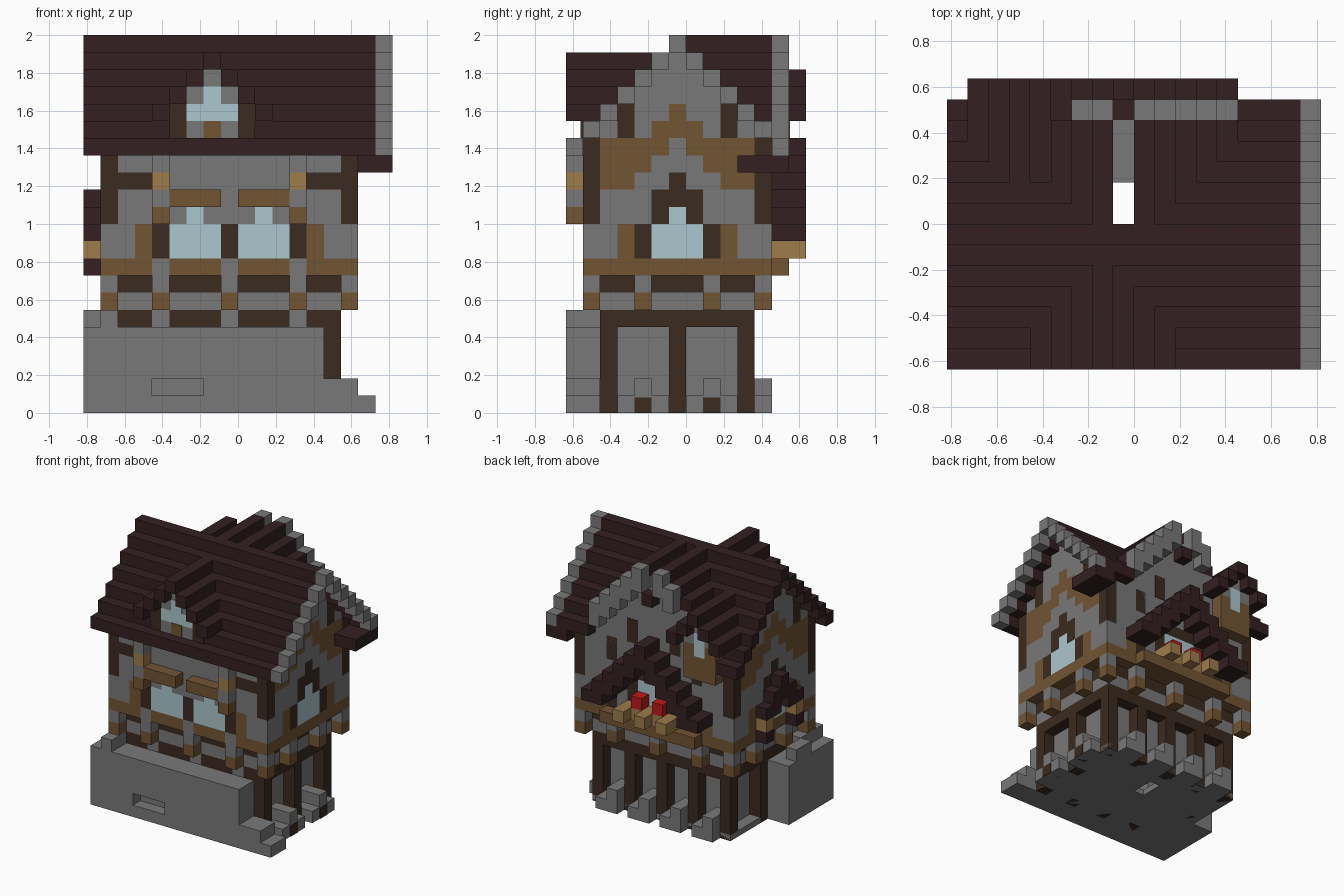
import bpy
import bmesh
from mathutils import Matrix, Vector

cube = bpy.data.objects.get("Cube")
if cube:
    bpy.data.objects.remove(cube)

CELL = 1 / 11      # size of one block
MID = -0.5         # block coordinate of both roof ridges

COLOURS = {
    "g": ("stone_grey", (0.19, 0.19, 0.19)),
    "R": ("roof_maroon", (0.033, 0.014, 0.015)),
    "D": ("dark_timber", (0.043, 0.024, 0.014)),
    "B": ("brown_timber", (0.17, 0.09, 0.034)),
    "T": ("tan_timber", (0.34, 0.20, 0.07)),
    "b": ("window_blue", (0.41, 0.57, 0.62)),
    "r": ("flower_red", (0.50, 0.01, 0.01)),
}
MATERIALS = {}
for key, (label, rgb) in COLOURS.items():
    mat = bpy.data.materials.new(label)
    mat.use_nodes = True
    mat.diffuse_color = (*rgb, 1)
    shader = next(n for n in mat.node_tree.nodes if n.type == "BSDF_PRINCIPLED")
    shader.inputs["Base Color"].default_value = (*rgb, 1)
    MATERIALS[key] = mat


def build(name, boxes):
    """One object from (colour, (x, x), (y, y), (z, z)) boxes in block units."""
    mesh = bpy.data.meshes.new(name)
    bm = bmesh.new()
    keys = sorted({b[0] for b in boxes})
    for key in keys:
        mesh.materials.append(MATERIALS[key])
    for key, *spans in boxes:
        low = Vector([min(s) for s in spans]) * CELL
        high = Vector([max(s) for s in spans]) * CELL
        place = Matrix.Translation((low + high) / 2) @ Matrix.Diagonal((*(high - low), 1))
        made = bmesh.ops.create_cube(bm, size=1, matrix=place)
        for face in {f for v in made["verts"] for f in v.link_faces}:
            face.material_index = keys.index(key)
    bm.to_mesh(mesh)
    bm.free()
    obj = bpy.data.objects.new(name, mesh)
    bpy.context.collection.objects.link(obj)


def wall(name, rows, top, axis, face, inward):
    """Mirrored wall; each row is its outer half, letters after | are set back."""
    boxes = []
    for n, row in enumerate(rows):
        half, _, recessed = row.partition("|")
        full = half + half[-2::-1]
        start = MID - len(full) / 2
        i = 0
        while i < len(full):
            j = i
            while j < len(full) and full[j] == full[i]:
                j += 1
            if full[i] != ".":
                near = face + (inward if full[i] in recessed else 0)
                along, depth = (start + i, start + j), (near, near + inward)
                height = (top - n - 1, top - n)
                xy = (along, depth) if axis == "x" else (depth, along)
                boxes.append((full[i], *xy, height))
            i = j
    build(name, boxes)


def both(d, mid=MID):
    """The block spans d steps either side of a ridge."""
    return {(mid - d - 0.5, mid - d + 0.5), (mid + d - 0.5, mid + d + 0.5)}


# Upper floor walls
jetty_front = ["BBBgBBBg", "gDDgDDDg|D", "BggBgggB|g"]
wall("front_wall", ["Dggggggg", "DDDggggg", "DgggBBBg", "DggBgbgg",
                    "ggBDbbbD", "ggBDbbbD"] + jetty_front, 15, "x", -6, 1)
wall("back_wall", ["DggDgggg", "DggDgggg", "DgggggDD", "DggggDbb",
                   "ggBDgDbb", "ggBDgDbb"] + jetty_front, 15, "x", 5, -1)
gable = [".....g", "....gg", "...ggg", "..DggB", ".gDgBB", "DBBBBg", "DBBBgg",
         "DBBggD", "DgggDD", "DgggDb", "ggBDbb", "ggBDbb", "BBBBBB",
         "gDDgDD|D", "BggBgg|g"]
wall("left_gable_wall", gable, 21, "y", 7, -1)
wall("right_gable_wall", gable, 21, "y", -8, 1)

# Ground floor timber frame
bays = ["DggDggD|g"] * 5
wall("ground_front", ["DDgDDDg"] + bays, 6, "x", -5, 1)
wall("ground_back", ["DDDDDDD"] + bays, 6, "x", 4, -1)
for side, face, inward in (("left", 6, -1), ("right", -7, 1)):
    wall("ground_" + side, ["DDDDD"] + ["DgggD|g"] * 5, 6, "y", face, inward)

# Front brackets and beam
brackets = []
for x in (-5, 3):
    post = (x, x + 1), (-7, -6)
    brackets += [("g", *post, (14, 15)), ("T", *post, (13, 14)),
                 ("g", *post, (12, 13)), ("B", *post, (11, 12))]
for x in (-4, 0):
    brackets.append(("B", (x, x + 3), (-7, -6), (12, 13)))
build("front_brackets", brackets)

# Stone base with a slot in its front
build("stone_base", [
    ("g", (-9, 5), (-6, -5), (0, 5)), ("g", (-9, 5), (-7, -6), (0, 1)),
    ("g", (-9, -5), (-7, -6), (1, 2)), ("g", (-2, 5), (-7, -6), (1, 2)),
    ("g", (-9, 5), (-7, -6), (2, 5)), ("g", (-9, -7), (-6, -1), (0, 5)),
    ("g", (-8, -7), (-7, -4), (5, 6)), ("g", (-9, -8), (-4, -2), (5, 6)),
    ("g", (5, 7), (-7, -5), (0, 2)), ("g", (7, 8), (-7, -5), (0, 1)),
])
build("floor", [("g", (-7, -1), (-5, 4), (0, 0.5)), ("g", (0, 6), (-5, 4), (0, 0.5)),
                ("g", (-1, 0), (-5, 0), (0, 0.5)), ("g", (-1, 0), (2, 4), (0, 0.5))])

# Footing stones between the posts
stones = []
for y in (-4, 0):
    stones += [("g", (5, 7), (y, y + 3), (0, 1)), ("g", (5, 7), (y + 1, y + 2), (1, 2)),
               ("D", (6, 7.05), (y + 1, y + 2), (0, 0.9))]
for x in (-6, -3, 0, 3):
    stones += [("g", (x, x + 2), (3, 5), (0, 1)), ("g", (x, x + 1), (3, 5), (1, 2))]
build("footing_stones", stones)

# Main roof, stepped either side of its ridge, with a stone verge
roof, verge = [], []
for d in range(7):
    for span in both(d):
        height = (21 - d, 22 - d)
        if span[0] >= 0:
            # The rear slope opens out where the cross wing meets it
            gap = min(d, 5)
            roof += [("R", (-9, -gap - 1), span, height), ("R", (gap, 8), span, height)]
        else:
            roof.append(("R", (-9, 8), span, height))
        verge.append(("g", (8, 9), span, height))
roof.append(("R", (7, 9), (3, 6), (14, 15)))
build("main_roof", roof)
build("stone_verge", verge)

# Rear cross wing with stone gable
wing, wing_gable = [], [("g", (-1, 0), (2, 5), (14, 20)), ("R", (-1, 0), (5, 6), (19, 20))]
for d in range(1, 6):
    for span in both(d):
        wing.append(("R", span, (d - 1, 5), (22 - d, 23 - d)))
        wing_gable.append(("g", span, (4, 5), (14, 22 - d)))
        if span[0] > -4:
            wing_gable.append(("g", span, (5, 6), (21 - d, 23 - d)))
for span in both(2):
    wing_gable.append(("D", span, (4.5, 5.05), (15, 17)))
build("wing_roof", wing)
build("wing_gable", wing_gable)

# Rear dormer
dormer = [("b", (-6, -5), (4, 6.05), (16, 18)), ("B", (-6, -5), (4, 6.05), (14, 16)),
          ("g", (-6, -5), (4, 6.05), (18, 19))]
for d in range(3):
    for span in both(d, -5.5):
        dormer.append(("R", span, (d + 2, 7), (19 - d, 20 - d)))
        if d == 1:
            dormer += [("B", span, (4, 6.05), (14, 17)), ("g", span, (4, 6.05), (17, 18))]
build("rear_dormer", dormer)

# Front dormer
dormer = []
for d in range(4):
    for span in both(d, -1.5):
        dormer.append(("R", span, (-7, -d - 1), (20 - d, 21 - d)))
        if d == 2:
            dormer.append(("D", span, (-6.1, -4), (16, 18)))
dormer += [
    ("g", (-3, 0), (-6.1, -4), (16, 17)), ("B", (-2, -1), (-6.15, -4), (16, 17)),
    ("b", (-3, 0), (-6.1, -4), (17, 18)), ("g", (-3, 0), (-6.1, -4), (18, 19)),
    ("b", (-2, -1), (-6.15, -4), (18, 19)), ("g", (-2, -1), (-6.1, -4), (19, 20)),
]
build("front_dormer", dormer)

# Rear balcony: roof, planter and flowers
build("balcony_roof", [("R", span, (5, 7), (14 - d + (d == 5), 16 - d))
                       for d in range(6) for span in both(d)])
balcony = [("B", (-5, 4), (5, 6), (8, 9)), ("T", (-3, 2), (5, 6), (9, 10))]
for d in (0, 2):
    for span in both(d):
        balcony.append(("T", span, (6, 7), (9, 10)))
for span in both(1):
    balcony.append(("r", span, (5, 6), (10, 11)))
build("balcony_planter", balcony)

# Small side oriel on the right wall
oriel = []
for d in range(3):
    for span in both(d):
        oriel.append(("R", (-9, -8), span, (max(10, 11 - d), 13 - d)))
        if d == 2:
            oriel += [("T", (-9, -8), span, (9, 10)), ("R", (-9, -8), span, (8, 9))]
build("side_oriel", oriel)
